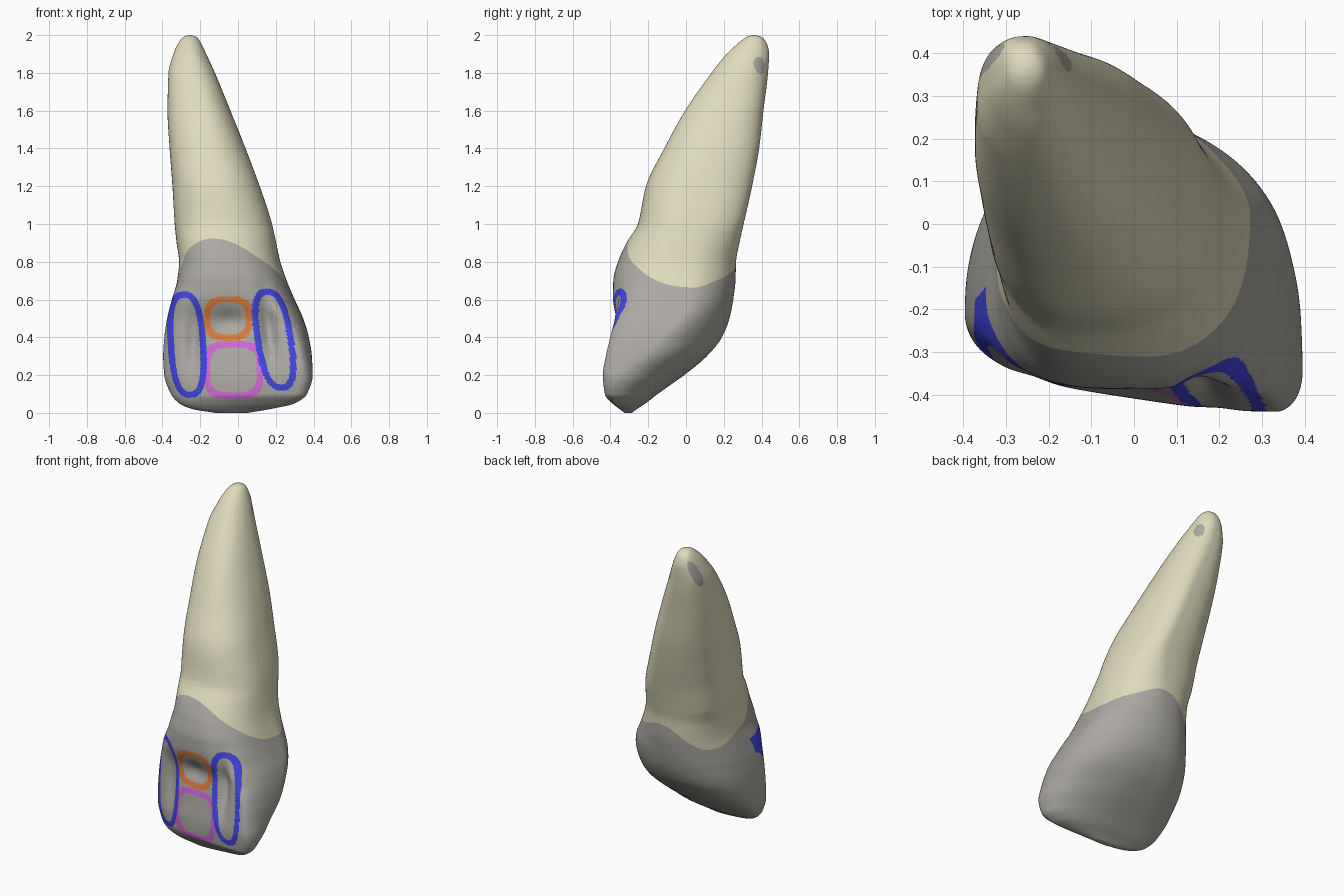
import bpy, math

if "Cube" in bpy.data.objects:
    bpy.data.objects.remove(bpy.data.objects["Cube"])

# Cross-sections: z, left xy, right xy, front xy, back xy, front and back roundness
CROWN = [
    (0.00, -.12, -.295, .05, -.320, -.01, -.326, -.04, -.286, 2.0, 2.0),
    (0.02, -.24, -.285, .17, -.335, .08, -.352, -.07, -.260, 2.2, 2.1),
    (0.05, -.31, -.270, .30, -.370, .22, -.390, -.07, -.215, 2.2, 2.1),
    (0.10, -.355, -.25, .365, -.38, .30, -.430, -.07, -.150, 2.1, 2.1),
    (0.20, -.390, -.23, .395, -.34, .33, -.440, -.05, -.010, 2.1, 2.0),
    (0.30, -.396, -.21, .391, -.23, .32, -.425, -.04, .110, 2.2, 2.0),
    (0.40, -.390, -.20, .375, -.13, .29, -.402, -.03, .190, 2.4, 1.9),
    (0.50, -.375, -.18, .345, -.03, .19, -.382, -.02, .230, 2.8, 1.8),
    (0.60, -.350, -.15, .300, .02, .03, -.388, -.02, .250, 3.0, 1.8),
    (0.70, -.322, -.09, .258, .01, -.05, -.385, -.02, .262, 2.8, 1.85),
    (0.80, -.312, -.04, .224, .00, -.08, -.360, -.02, .265, 2.5, 2.0),
    (0.90, -.325, .00, .202, .00, -.10, -.315, -.01, .283, 2.3, 2.1),
]
ROOT = [
    (1.00, -.335, .00, .180, .00, -.10, -.255, .00, .305, 2.2, 2.2),
    (1.20, -.347, .05, .115, .03, -.12, -.212, -.05, .350, 2.2, 2.2),
    (1.40, -.362, .12, .040, .12, -.15, -.115, -.11, .387, 2.2, 2.2),
    (1.60, -.373, .19, -.04, .21, -.18, -.005, -.18, .410, 2.2, 2.2),
    (1.80, -.368, .27, -.122, .28, -.23, .135, -.24, .434, 2.1, 2.1),
    (1.90, -.342, .32, -.168, .33, -.245, .215, -.25, .440, 2.0, 2.0),
    (1.95, -.320, .34, -.192, .35, -.255, .268, -.255, .430, 2.0, 2.0),
    (1.985, -.296, .36, -.214, .36, -.255, .312, -.255, .408, 2.0, 2.0),
    (1.996, -.278, .36, -.232, .36, -.255, .335, -.255, .385, 2.0, 2.0),
    (2.00, -.262, .36, -.248, .36, -.255, .352, -.255, .368, 2.0, 2.0),
]
S = CROWN + ROOT


def slopes(k):
    """Slopes for smooth interpolation without overshoot"""
    d = [(S[i + 1][k] - S[i][k]) / (S[i + 1][0] - S[i][0]) for i in range(len(S) - 1)]
    mid = [2 * a * b / (a + b) if a * b > 0 else 0 for a, b in zip(d, d[1:])]
    return [d[0]] + mid + [d[-1]]


M = [slopes(k) for k in range(11)]


def section(z):
    i = 0
    while i < len(S) - 2 and z > S[i + 1][0]:
        i += 1
    a, b = S[i], S[i + 1]
    h = b[0] - a[0]
    t = min(max((z - a[0]) / h, 0), 1)
    h1 = t * t * (3 - 2 * t)
    h2, h3 = t * (1 - t) ** 2 * h, t * t * (t - 1) * h
    return [a[k] * (1 - h1) + b[k] * h1 + M[k][i] * h2 + M[k][i + 1] * h3 for k in range(1, 11)]


def gauss(u, v):
    return math.exp(-u * u - v * v)


def hollow(x, z):
    """Depth of the grooves, pit and shallow dish on the front of the crown"""
    return (0.030 * gauss((x + .235) / .04, (z - .38) / .17)
            + 0.045 * gauss((x - .165 + .12 * (z - .42)) / .042, (z - .44) / .17)
            + 0.036 * gauss((x + .05) / .10, (z - .48) / .075)
            + 0.018 * gauss((x + .03) / .18, (z - .30) / .18))


def point(ang, z):
    """Angle 0 = front, 90 = right, 180 = back, 270 = left"""
    xl, yl, xr, yr, xf, yf, xb, yb, pf, pb = section(z)
    s, c = math.sin(ang), math.cos(ang)
    ex, ey = (xr, yr) if s >= 0 else (xl, yl)
    # the back left corner is fuller than the back right one
    mx, my, p = (xf, yf, pf) if c >= 0 else (xb, yb, pb + (0.6 if s < 0 else 0))
    u, v = abs(s) ** (2 / p), abs(c) ** (2 / p)
    x, y = mx + (ex - mx) * u, ey + (my - ey) * v
    if c > 0 and z < 0.9:
        y += hollow(x, z) * min(1, c * 3)
    return x, y, z


# Height of the line between crown and root, every 45 degrees
NECK = [.92, .79, .665, .71, .765, .63, .70, .865]


def neck(ang):
    q = math.degrees(ang) / 45
    i, t = int(q), q - int(q)
    a, b, c, d = [NECK[(i + k) % 8] for k in (-1, 0, 1, 2)]
    return b + .5 * t * (c - a + t * (2 * a - 5 * b + 4 * c - d + t * (3 * (b - c) + d - a)))


# Column angles, denser on the front where the coloured outlines are
ANGLES = []
for start, n in ((0, 120), (90, 45), (180, 45), (270, 170)):
    ANGLES += [math.radians(start + 90 * i / n) for i in range(n)]


# Coloured outlines: material, centre x, centre z, half width, half height, tilt, squareness
RINGS = [
    (1, -.27, .361, .102, .282, -.06, 2.6),
    (1, .192, .388, .104, .270, -.15, 2.6),
    (2, -.052, .50, .127, .118, 0, 3),
    (3, -.024, .227, .157, .152, 0, 3.7),
]


def crown_rule(x, y, z, ang):
    if math.cos(ang) <= 0:
        return 0
    for mat, cx, cz, w, h, tilt, p in RINGS:
        dx, dz = abs(x - cx - tilt * (z - cz)), abs(z - cz)
        t = 0.034
        if (dx / w) ** p + (dz / h) ** p <= 1 < (dx / (w - t)) ** p + (dz / (h - t)) ** p:
            return mat
    return 0


# Two grey spots near the root tip: centre, half height, tilt
SPOTS = [(-.335, .383, 1.865, .085, .3), (-.165, .39, 1.84, .05, 0)]


def root_rule(x, y, z, ang):
    for sx, sy, sz, h, tilt in SPOTS:
        k = tilt * (z - sz)
        if ((x - sx - k) / .034) ** 2 + ((y - sy - k) / .034) ** 2 + ((z - sz) / h) ** 2 < 1:
            return 1
    return 0


def build(name, rows, height, rule, mats, cap_row):
    n = len(ANGLES)
    verts = [point(a, height(a, r / rows)) for r in range(rows + 1) for a in ANGLES]
    faces, index = [], []
    for r in range(rows):
        for i in range(n):
            j = (i + 1) % n
            f = (r * n + i, r * n + j, (r + 1) * n + j, (r + 1) * n + i)
            faces.append(f)
            mid = [(verts[f[0]][k] + verts[f[2]][k]) / 2 for k in range(3)]
            index.append(rule(*mid, ANGLES[i] + 0.001))
    cap = [cap_row * n + i for i in range(n)]
    faces.append(cap if cap_row else cap[::-1])
    index.append(0)
    me = bpy.data.meshes.new(name)
    me.from_pydata(verts, [], faces)
    for m in mats:
        me.materials.append(m)
    me.polygons.foreach_set("material_index", index)
    me.polygons.foreach_set("use_smooth", [True] * len(faces))
    me.update()
    ob = bpy.data.objects.new(name, me)
    bpy.context.collection.objects.link(ob)
    return ob


def material(name, rgb):
    m = bpy.data.materials.new(name)
    m.diffuse_color = (*rgb, 1)
    m.use_nodes = True
    m.node_tree.nodes["Principled BSDF"].inputs["Base Color"].default_value = m.diffuse_color
    return m


grey = material("enamel_grey", (0.41, 0.395, 0.36))
ivory = material("root_ivory", (0.73, 0.71, 0.50))
blue = material("outline_blue", (0.055, 0.06, 0.75))
orange = material("outline_orange", (0.68, 0.20, 0.045))
magenta = material("outline_magenta", (0.66, 0.14, 0.68))

# Crown from the biting edge up to the neck line, root from there to the tip
build("crown", 210, lambda a, u: neck(a) * u ** 1.3, crown_rule,
      [grey, blue, orange, magenta], 0)
build("root", 90, lambda a, u: 2 - (2 - neck(a)) * (1 - u) ** 1.4, root_rule,
      [ivory, grey], 90)
